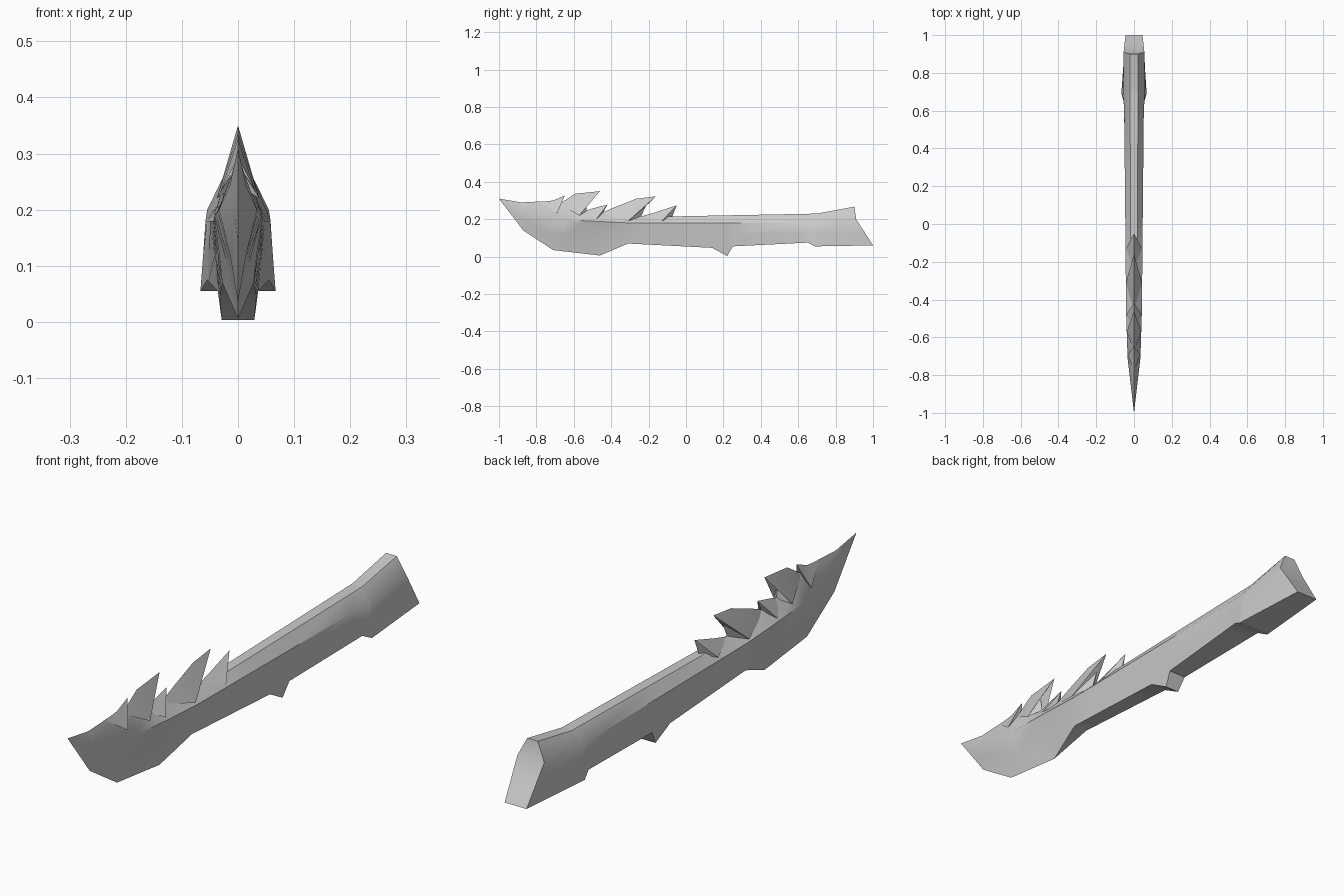
import bpy, bmesh, math

cube = bpy.data.objects.get("Cube")
if cube:
    bpy.data.objects.remove(cube)

grey = bpy.data.materials.new("plain grey")
grey.use_nodes = True
shade = (0.6, 0.6, 0.6, 1)
grey.diffuse_color = shade
grey.node_tree.nodes["Principled BSDF"].inputs["Base Color"].default_value = shade


def curve(points, y):
    """Piecewise linear value along the length."""
    for (ya, va), (yb, vb) in zip(points, points[1:]):
        if y <= yb:
            return va + (vb - va) * (y - ya) / (yb - ya)
    return points[-1][1]


def finish(bm, name, angle):
    bmesh.ops.remove_doubles(bm, verts=bm.verts, dist=0.0005)
    bmesh.ops.recalc_face_normals(bm, faces=bm.faces)
    mesh = bpy.data.meshes.new(name)
    bm.to_mesh(mesh)
    bm.free()
    mesh.materials.append(grey)
    obj = bpy.data.objects.new(name, mesh)
    bpy.context.collection.objects.link(obj)
    bpy.ops.object.select_all(action='DESELECT')
    obj.select_set(True)
    bpy.context.view_layer.objects.active = obj
    bpy.ops.object.shade_smooth_by_angle(angle=math.radians(angle))


# Length curves: heights and half widths of the four rows of each section
bottom = [(-1, .31), (-.87, .14), (-.71, .035), (-.46, .006), (-.31, .07), (.14, .047),
          (.22, .003), (.25, .055), (.65, .075), (.69, .055), (1, .06)]
top = [(-1, .31), (-.88, .29), (-.71, .298), (-.65, .285), (-.53, .25), (-.42, .235),
       (-.25, .218), (-.07, .215), (.7, .23), (1, .267)]
middle = [(-1, .31), (-.87, .24), (-.71, .2), (-.3, .18), (.7, .18), (1, .2)]
bottom_width = [(-1, 0), (-.46, 0), (-.31, .028), (.14, .033), (.22, .029), (.25, .036),
                (.65, .055), (.69, .067), (1, .045)]
middle_width = [(-1, 0), (-.71, .034), (-.46, .042), (0, .046), (.6, .052), (.7, .058), (1, .055)]
top_width = [(-1, 0), (-.25, 0), (-.07, .018), (1, .022)]


def section(bm, y):
    """One closed ring; the last ring leans forward at its top."""
    zb, zm, zt = (curve(c, y) for c in (bottom, middle, top))
    wb, wm, wt = (curve(c, y) for c in (bottom_width, middle_width, top_width))
    hollow = curve([(-1, 0), (-.46, .006), (-.25, 0), (1, 0)], y)
    rows = [(wb, zb, 0), ((wb + wm) / 2 - hollow, (zb + zm) / 2, .045),
            (wm, zm, .09), (wt, zt, .1)]
    lean = 1 if y == 1 else 0
    ring = [(w, y - d * lean, z) for w, z, d in rows]
    ring += [(-x, yy, z) for x, yy, z in reversed(ring)]
    return [bm.verts.new(p) for p in ring]


# Blade and handle in one lofted body
bm = bmesh.new()
stations = sorted({y for c in (bottom, top, middle_width) for y, _ in c})
rings = [section(bm, y) for y in stations]
for a, b in zip(rings, rings[1:]):
    for i in range(len(a)):
        j = (i + 1) % len(a)
        bm.faces.new((a[i], a[j], b[j], b[i]))
end = rings[-1]
bm.faces.new((end[0], end[1], end[6], end[7]))
bm.faces.new((end[1], end[2], end[5], end[6]))
bm.faces.new((end[2], end[3], end[4], end[5]))
finish(bm, "blade_and_handle", 35)


# Backswept barbs: a ridge line fanned down to a point on each flank
def barb(name, ridge, flank, width):
    bm = bmesh.new()
    line = [bm.verts.new((0, y, z)) for y, z in ridge]
    for side in (-1, 1):
        foot = bm.verts.new((side * width, *flank))
        for a, b in zip(line, line[1:]):
            bm.faces.new((foot, a, b))
    finish(bm, name, 25)


barb("front_barb", [(-.78, .293), (-.71, .3), (-.648, .327), (-.67, .284)],
     (-.69, .23), .032)
barb("large_front_barb", [(-.68, .28), (-.594, .336), (-.46, .35), (-.54, .3), (-.53, .245)],
     (-.57, .22), .038)
barb("small_barb", [(-.55, .24), (-.51, .255), (-.42, .278), (-.445, .232)],
     (-.48, .2), .04)
barb("large_rear_barb", [(-.46, .23), (-.38, .265), (-.265, .31), (-.16, .323), (-.215, .27), (-.24, .215)],
     (-.31, .19), .043)
barb("rear_barb", [(-.24, .215), (-.17, .235), (-.05, .274), (-.075, .21)],
     (-.13, .19), .042)
